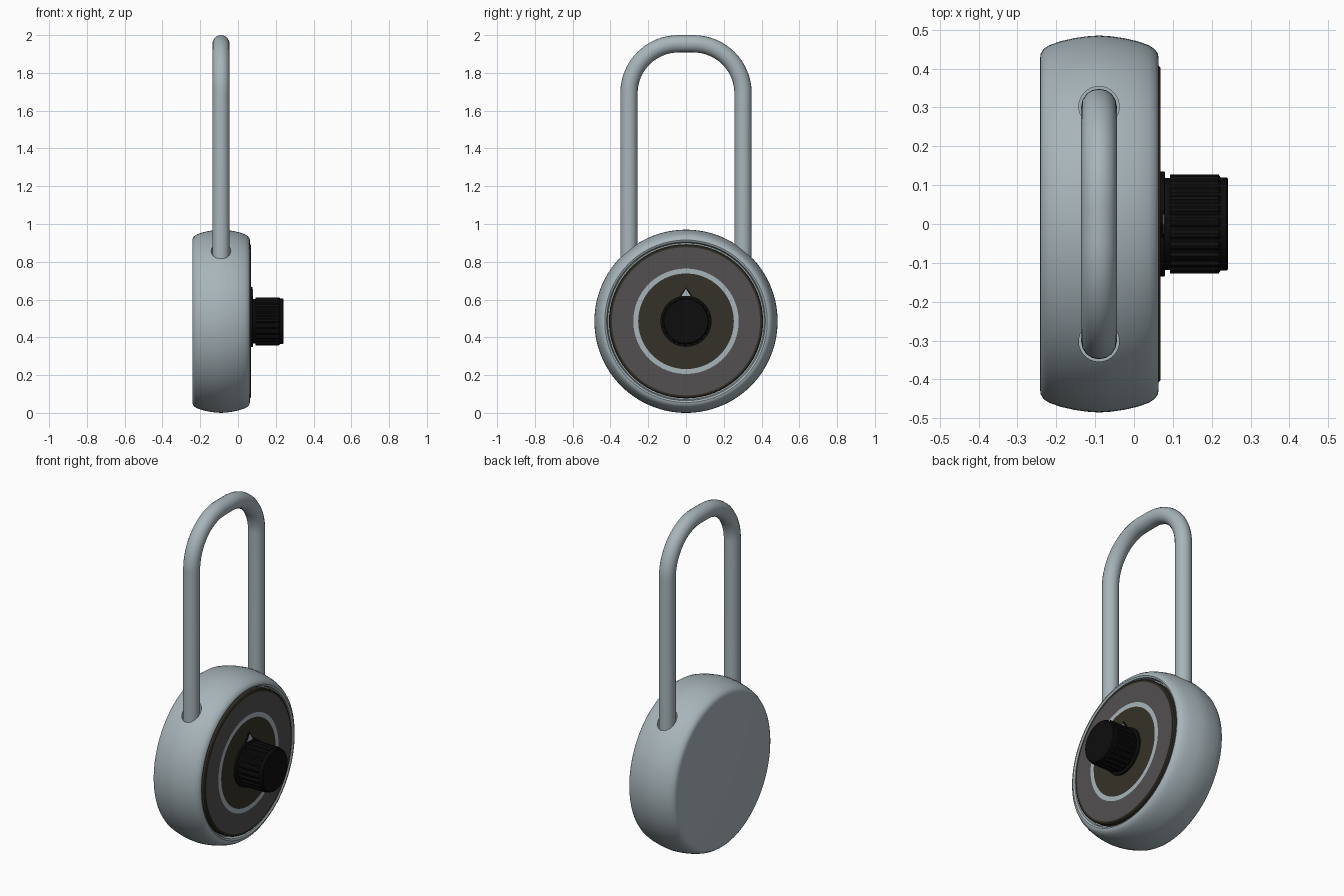
import bpy, bmesh, math

if "Cube" in bpy.data.objects:
    bpy.data.objects.remove(bpy.data.objects["Cube"])

CZ = 0.485      # height of the lock's axis
SX = -0.09      # x position of the shackle


def material(name, rgb):
    m = bpy.data.materials.new(name)
    m.diffuse_color = (*rgb, 1)
    m.use_nodes = True
    m.node_tree.nodes["Principled BSDF"].inputs["Base Color"].default_value = m.diffuse_color
    return m


steel = material("steel", (0.39, 0.46, 0.49))
dial_grey = material("dial grey", (0.085, 0.08, 0.08))
dial_brown = material("dial brown", (0.034, 0.031, 0.02))
black = material("black", (0.004, 0.004, 0.004))


def finish(bm, name, mats, angle=30):
    bmesh.ops.recalc_face_normals(bm, faces=bm.faces)
    me = bpy.data.meshes.new(name)
    bm.to_mesh(me)
    bm.free()
    ob = bpy.data.objects.new(name, me)
    bpy.context.collection.objects.link(ob)
    for m in mats:
        me.materials.append(m)
    smooth(ob, angle)
    return ob


def smooth(ob, angle=30):
    bpy.ops.object.select_all(action='DESELECT')
    ob.select_set(True)
    bpy.context.view_layer.objects.active = ob
    bpy.ops.object.shade_smooth_by_angle(angle=math.radians(angle))


def lathe(name, profile, mats, n=96, ridged=(), depth=0.0, bands=None):
    """Turn (x, radius) points around the lock axis; ends close on the axis."""
    bm = bmesh.new()
    rings = []
    for i, (x, r) in enumerate(profile):
        ring = []
        for k in range(n):
            rr = r - (depth if i in ridged and k % 4 >= 2 else 0)
            a = 2 * math.pi * k / n
            ring.append(bm.verts.new((x, rr * math.sin(a), CZ + rr * math.cos(a))))
        rings.append(ring)
    for i, (a, b) in enumerate(zip(rings, rings[1:])):
        for k in range(n):
            f = bm.faces.new((a[k], a[(k + 1) % n], b[(k + 1) % n], b[k]))
            if bands:
                f.material_index = bands[i]
    bm.faces.new(rings[0])
    cap = bm.faces.new(rings[-1])
    if bands:
        cap.material_index = bands[-1]
    return finish(bm, name, mats)


def prism(name, pts, x0, x1, mat):
    """Extrude a (y, z) outline along x."""
    bm = bmesh.new()
    f = bm.faces.new([bm.verts.new((x0, y, z)) for y, z in pts])
    top = bmesh.ops.extrude_face_region(bm, geom=[f])
    for v in top["geom"]:
        if isinstance(v, bmesh.types.BMVert):
            v.co.x = x1
    return finish(bm, name, [mat])


# Rounded case with a recessed front
case = lathe("lock_case", [
    (-0.242, 0.425), (-0.240, 0.438), (-0.233, 0.450), (-0.218, 0.460),
    (-0.19, 0.470), (-0.155, 0.478), (-0.12, 0.483), (-0.09, 0.485),
    (-0.06, 0.483), (-0.025, 0.478), (0.01, 0.470), (0.038, 0.460),
    (0.053, 0.450), (0.061, 0.439), (0.063, 0.430), (0.058, 0.420),
    (0.03, 0.414)], [steel], n=128)

# Shackle sockets cut into the case
for s in (-1, 1):
    bpy.ops.mesh.primitive_cylinder_add(vertices=40, radius=0.052, depth=0.5,
                                        location=(SX, s * 0.302, 1.0))
    cutter = bpy.context.object
    cutter.name = "socket_cutter"
    cutter.data.materials.append(steel)
    mod = case.modifiers.new("socket", 'BOOLEAN')
    mod.operation = 'DIFFERENCE'
    mod.solver = 'EXACT'
    mod.object = cutter
    bpy.context.view_layer.objects.active = case
    bpy.ops.object.modifier_apply(modifier=mod.name)
    bpy.data.objects.remove(cutter, do_unlink=True)
smooth(case)

# Shackle: two legs joined by rounded corners
R, CY, BZ = 0.262, 0.04, 1.692
half = [(CY + R * math.cos(t), BZ + R * math.sin(t))
        for t in [math.pi / 2 * i / 16 for i in range(17)]]
path = [(0.302, 0.72)] + half
path += [(-y, z) for y, z in reversed(path)]
cu = bpy.data.curves.new("shackle", 'CURVE')
cu.dimensions = '3D'
cu.bevel_depth = 0.046
cu.bevel_resolution = 6
cu.use_fill_caps = True
sp = cu.splines.new('POLY')
sp.points.add(len(path) - 1)
for p, (y, z) in zip(sp.points, path):
    p.co = (SX, y, z, 1)
cu.materials.append(steel)
shackle = bpy.data.objects.new("shackle", cu)
bpy.context.collection.objects.link(shackle)
bpy.ops.object.select_all(action='DESELECT')
shackle.select_set(True)
bpy.context.view_layer.objects.active = shackle
bpy.ops.object.convert(target='MESH')
smooth(bpy.context.object, 40)

# Dial plate with coloured bands
lathe("dial", [(0.02, 0.408), (0.063, 0.408), (0.068, 0.402), (0.068, 0.392),
               (0.068, 0.279), (0.068, 0.253), (0.068, 0.1)],
      [dial_brown, dial_grey, steel], bands=[0, 0, 0, 1, 2, 0, 0])

# Knob flange, pointer and marker
lathe("knob_flange", [(0.06, 0.135), (0.078, 0.135), (0.08, 0.132)], [black])
prism("pointer", [(-0.045, CZ + 0.115), (0.045, CZ + 0.115), (0, CZ + 0.182)],
      0.062, 0.076, black)
prism("pointer_mark", [(-0.024, CZ + 0.134), (0.024, CZ + 0.134), (0, CZ + 0.172)],
      0.074, 0.079, steel)

# Ridged knob
lathe("knob", [(0.07, 0.118), (0.092, 0.118), (0.093, 0.127), (0.218, 0.127),
               (0.223, 0.120), (0.238, 0.120), (0.242, 0.116)],
      [black], ridged=(2, 3), depth=0.007)
